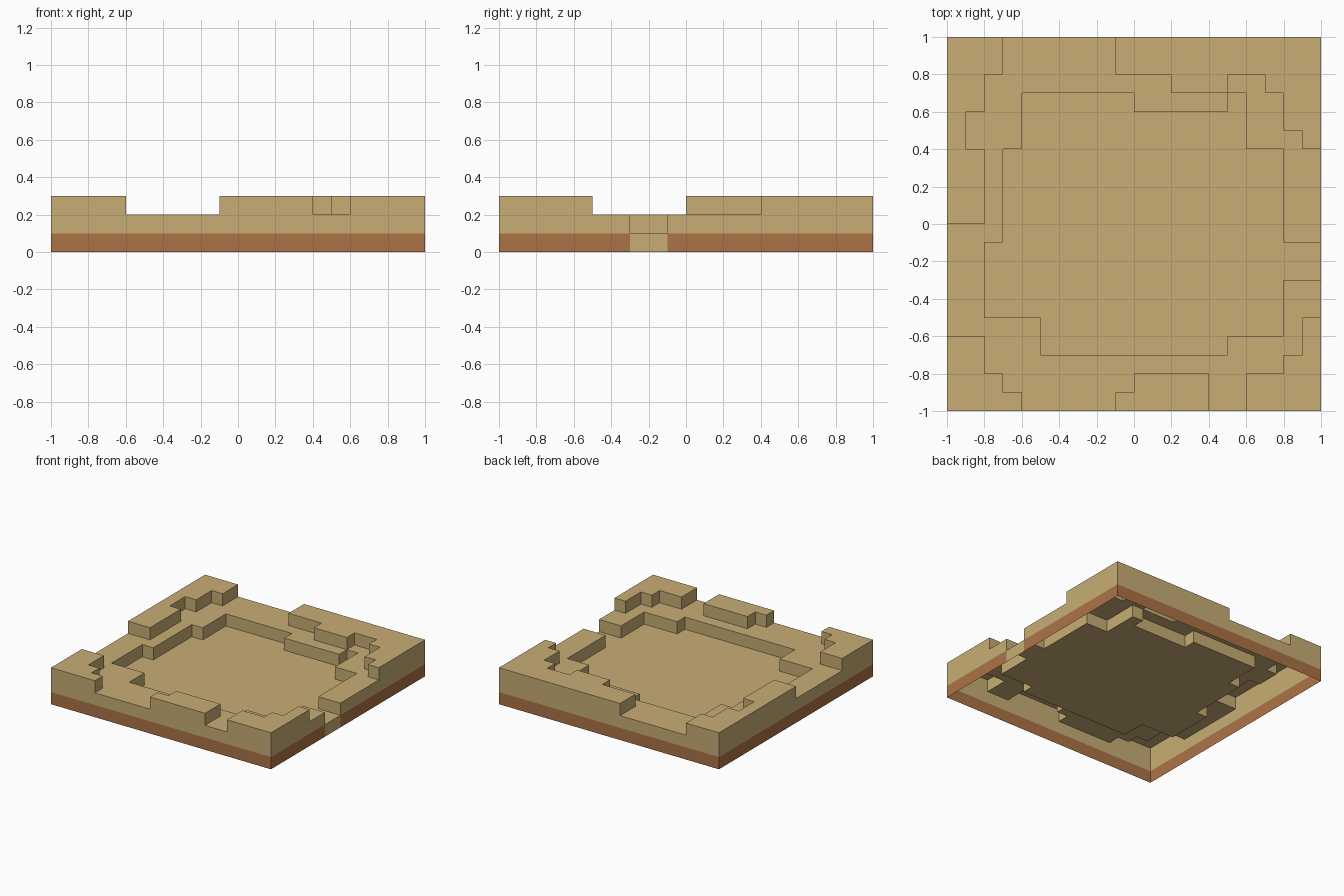
import bpy, bmesh

if "Cube" in bpy.data.objects:
    bpy.data.objects.remove(bpy.data.objects["Cube"])

CELL, N = 0.1, 10          # cell size, half-width in cells

# Rectangles in cells: x0, x1, y0, y1
FLOOR = [(-6, 0, 4, 7), (0, 5, 4, 6), (5, 6, 4, 7), (-7, 8, -1, 4),
         (-8, 10, -3, -1), (-8, 8, -5, -3), (-5, 8, -6, -5), (-5, 5, -7, -6)]
BANKS = [(-10, -7, 8, 10), (-10, -8, 6, 8), (-10, -9, 4, 6), (-10, -8, 0, 4),   # back left
         (-1, 10, 8, 10), (2, 5, 7, 8), (7, 10, 7, 8), (8, 10, 5, 7), (9, 10, 4, 5),  # back right
         (-10, -8, -8, -6), (-10, -7, -9, -8), (-10, -6, -10, -9),              # front left
         (0, 4, -9, -8), (-1, 4, -10, -9),                                      # front middle
         (9, 10, -7, -5), (8, 10, -8, -7), (6, 10, -10, -8)]                    # front right


def inside(rects, x, y):
    return any(a <= x < b and c <= y < d for a, b, c, d in rects)


def height(x, y):
    if not (-N <= x < N and -N <= y < N):
        return 0
    return 1 if inside(FLOOR, x, y) else 3 if inside(BANKS, x, y) else 2


def material(name, color):
    m = bpy.data.materials.new(name)
    m.diffuse_color = (*color, 1)
    m.use_nodes = True
    m.node_tree.nodes["Principled BSDF"].inputs["Base Color"].default_value = m.diffuse_color
    return m


bm = bmesh.new()


def quad(points, mat):
    f = bm.faces.new([bm.verts.new([c * CELL for c in p]) for p in points])
    f.material_index = mat


for x in range(-N, N):
    for y in range(-N, N):
        h = height(x, y)
        # Flat top of the cell
        quad([(x, y, h), (x + 1, y, h), (x + 1, y + 1, h), (x, y + 1, h)], 0)
        # Walls down to each lower neighbour; the underside stays open
        corners = [(x, y), (x + 1, y), (x + 1, y + 1), (x, y + 1)]
        for i, (dx, dy) in enumerate([(0, -1), (1, 0), (0, 1), (-1, 0)]):
            a, b = corners[i], corners[(i + 1) % 4]
            for z in range(height(x + dx, y + dy), h):
                # Lowest band is soil, except below the channel mouth
                soil = 1 if z == 0 and h > 1 else 0
                quad([(*a, z), (*b, z), (*b, z + 1), (*a, z + 1)], soil)

bmesh.ops.remove_doubles(bm, verts=bm.verts[:], dist=0.001)
mesh = bpy.data.meshes.new("terrain_tile")
bm.to_mesh(mesh)
bm.free()
mesh.materials.append(material("sand", (0.578, 0.423, 0.178)))
mesh.materials.append(material("brown soil", (0.413, 0.171, 0.061)))
bpy.context.collection.objects.link(bpy.data.objects.new("terrain_tile", mesh))
